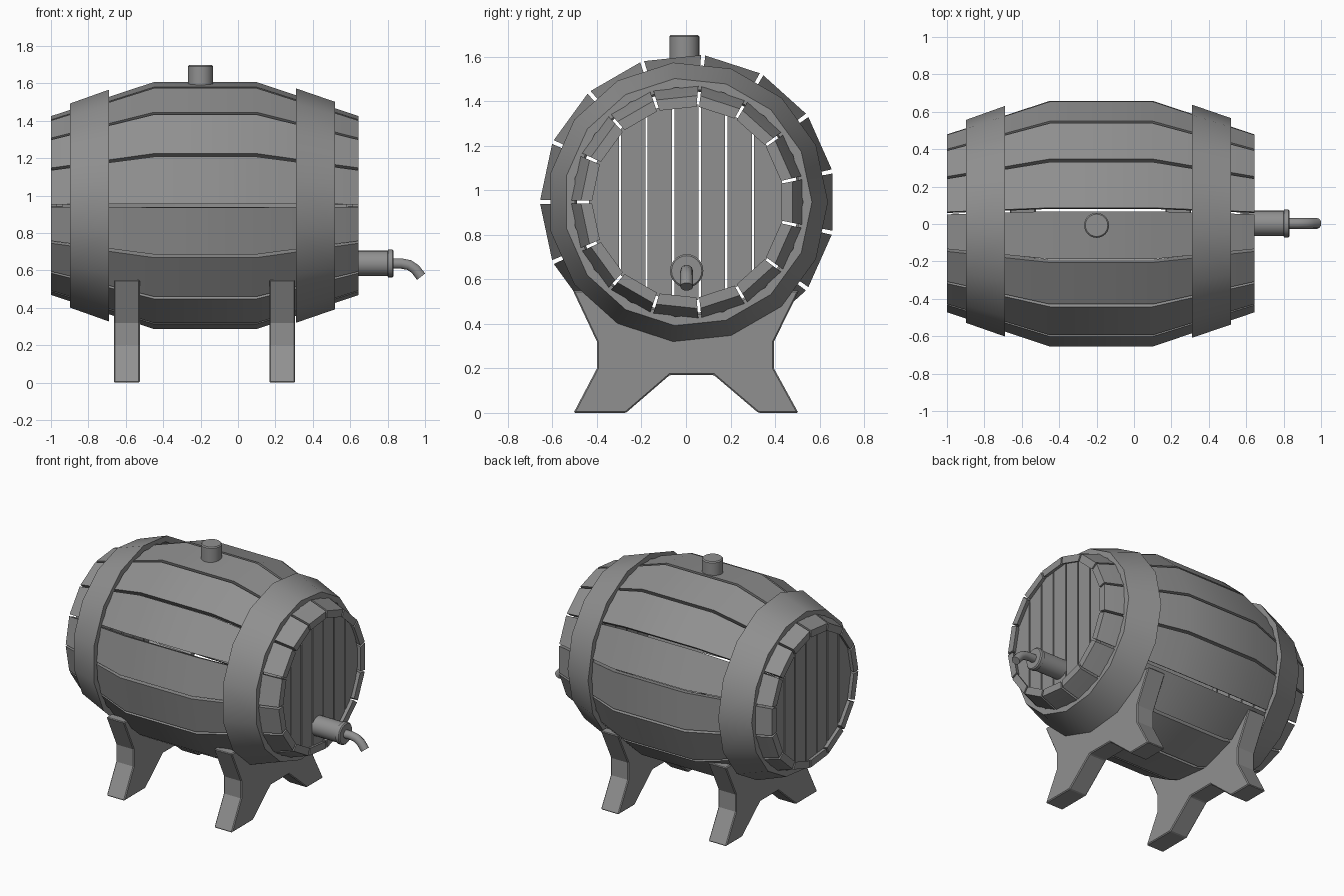
import bpy, bmesh, math

if "Cube" in bpy.data.objects:
    bpy.data.objects.remove(bpy.data.objects["Cube"])

AXIS_Y, AXIS_Z = 0.008, 0.947          # position of the barrel axis
STAVES = 15
STEP = 2 * math.pi / STAVES

grey = bpy.data.materials.new("dark_grey")
grey.diffuse_color = (0.28, 0.28, 0.28, 1)
grey.use_nodes = True
grey.node_tree.nodes["Principled BSDF"].inputs["Base Color"].default_value = grey.diffuse_color


def finish(name, bm, smooth=False):
    bmesh.ops.recalc_face_normals(bm, faces=bm.faces[:])
    mesh = bpy.data.meshes.new(name)
    bm.to_mesh(mesh)
    bm.free()
    mesh.materials.append(grey)
    obj = bpy.data.objects.new(name, mesh)
    bpy.context.collection.objects.link(obj)
    if smooth:
        bpy.context.view_layer.objects.active = obj
        bpy.ops.object.select_all(action='DESELECT')
        obj.select_set(True)
        bpy.ops.object.shade_smooth_by_angle(angle=math.radians(35))
    return obj


def prism(name, yz, x0, x1):
    """Extrude a closed y-z outline along x."""
    bm = bmesh.new()
    face = bm.faces.new([bm.verts.new((x0, y, z)) for y, z in yz])
    ext = bmesh.ops.extrude_face_region(bm, geom=[face])
    moved = [v for v in ext['geom'] if isinstance(v, bmesh.types.BMVert)]
    bmesh.ops.translate(bm, verts=moved, vec=(x1 - x0, 0, 0))
    return finish(name, bm)


def lathe_x(name, profile, sides, y, z, closed=False):
    """Turn an (x, radius) profile around a line parallel to x."""
    bm = bmesh.new()
    rings = [[bm.verts.new((x, y + r * math.cos(2 * math.pi * i / sides),
                            z + r * math.sin(2 * math.pi * i / sides)))
              for i in range(sides)] for x, r in profile]
    pairs = list(zip(rings, rings[1:]))
    if closed:
        pairs.append((rings[-1], rings[0]))
    else:
        bm.faces.new(rings[0])
        bm.faces.new(rings[-1])
    for a, b in pairs:
        for i in range(sides):
            j = (i + 1) % sides
            bm.faces.new((a[i], a[j], b[j], b[i]))
    return finish(name, bm, True)


# Barrel staves: bent planks with narrow gaps between them
bow = [(-1.0, 0.48), (-0.45, 0.663), (0.10, 0.663), (0.645, 0.48)]
half = STEP / 2 - math.radians(0.8)
for k in range(STAVES):
    mid = k * STEP
    bm = bmesh.new()
    rings = []
    for x, r in bow:
        corners = [(r, -half), (r, half), (r - 0.05, half), (r - 0.05, -half)]
        rings.append([bm.verts.new((x, AXIS_Y + q * math.cos(mid + a), AXIS_Z + q * math.sin(mid + a)))
                      for q, a in corners])
    for a, b in zip(rings, rings[1:]):
        for i in range(4):
            j = (i + 1) % 4
            bm.faces.new((a[i], a[j], b[j], b[i]))
    bm.faces.new(rings[0])
    bm.faces.new(rings[-1])
    finish(f"stave_{k + 1}", bm, True)

# Hoops: tapered bands following the slope of the staves
for name, wide, narrow, rw, rn in (("hoop_right", 0.31, 0.518, 0.63, 0.558),
                                   ("hoop_left", -0.69, -0.897, 0.623, 0.549)):
    lathe_x(name, [(wide, rw), (narrow, rn), (narrow, rn - 0.04), (wide, rw - 0.04)],
            STAVES, AXIS_Y, AXIS_Z, closed=True)

# Barrel heads: seven upright planks on each end, the outer ones reaching the staves
head_r, width, gap = 0.442, 0.1195, 0.01
for side, x0, x1 in (("right", 0.58, 0.615), ("left", -0.97, -0.935)):
    for k in range(7):
        c = (k - 3) * width
        lo = c - (width - gap) / 2 if k > 0 else -head_r + 0.004
        hi = c + (width - gap) / 2 if k < 6 else head_r - 0.004
        ys = [lo + (hi - lo) * t / 4 for t in range(5)]
        top = [(y + AXIS_Y / 4, AXIS_Z + math.sqrt(head_r ** 2 - y * y)) for y in ys]
        bottom = [(y, 2 * AXIS_Z - z) for y, z in reversed(top)]
        prism(f"head_plank_{side}_{k + 1}", top + bottom, x0, x1)

# Bung on top, with a slightly eased rim
bm = bmesh.new()
bmesh.ops.create_cone(bm, cap_ends=True, segments=24, radius1=0.067, radius2=0.067, depth=0.15)
rim = [e for e in bm.edges if all(v.co.z > 0 for v in e.verts)]
bmesh.ops.bevel(bm, geom=rim, offset=0.007, segments=1, affect='EDGES')
bmesh.ops.translate(bm, verts=bm.verts[:], vec=(-0.20, -0.007, 1.623))
finish("bung", bm, True)

# Tap body with a collar
lathe_x("tap_body", [(0.57, 0.068), (0.80, 0.068), (0.803, 0.075), (0.825, 0.075), (0.832, 0.068)],
        24, 0.003, 0.638)

# Bent spout
curve = bpy.data.curves.new("tap_spout", 'CURVE')
curve.dimensions = '3D'
curve.bevel_depth = 0.029
curve.bevel_resolution = 3
curve.use_fill_caps = True
curve.materials.append(grey)
path = [(0.82, 0.637), (0.875, 0.637), (0.915, 0.629), (0.947, 0.608), (0.979, 0.567)]
line = curve.splines.new('POLY')
line.points.add(len(path) - 1)
for p, (x, z) in zip(line.points, path):
    p.co = (x, 0.003, z, 1)
bpy.context.collection.objects.link(bpy.data.objects.new("tap_spout", curve))

# Two cradle stands: splayed feet, waist, and arms hugging the barrel
outline = [(-0.505, 0), (-0.27, 0), (-0.073, 0.17), (0.125, 0.17), (0.325, 0), (0.505, 0),
           (0.395, 0.20), (0.395, 0.32), (0.508, 0.55)]
start = math.asin(-0.40 / 0.60)
arc = [start - (math.pi + 2 * start) * t / 10 for t in range(11)]
outline += [(0.60 * math.cos(a), 0.95 + 0.60 * math.sin(a)) for a in arc]
outline += [(-0.508, 0.55), (-0.40, 0.32), (-0.40, 0.20)]
for name, x in (("stand_left", -0.594), ("stand_right", 0.237)):
    stand = prism(name, outline, x - 0.069, x + 0.069)
    bevel = stand.modifiers.new("eased_edges", 'BEVEL')
    bevel.width = 0.006
    bevel.segments = 1
